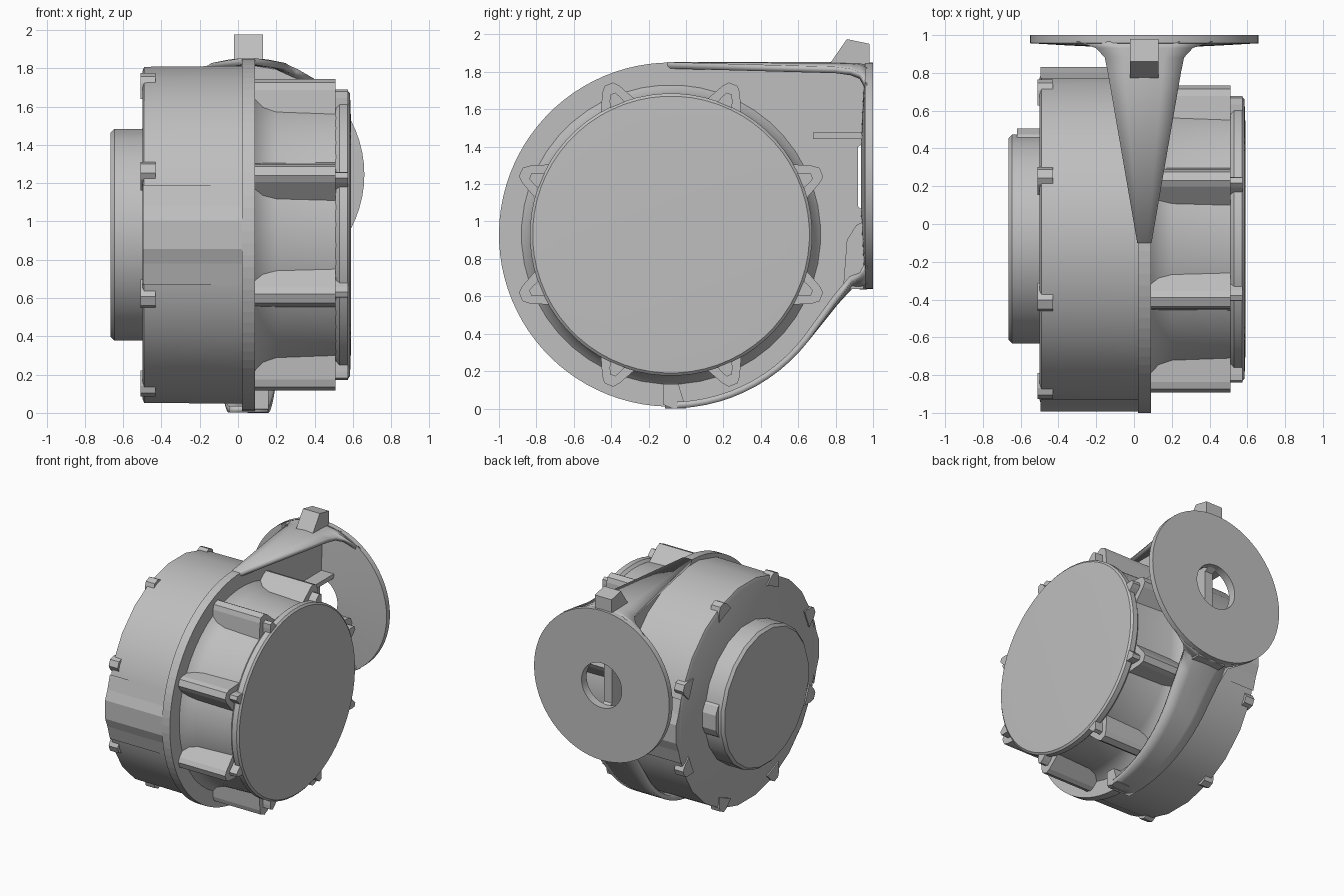
import bpy, bmesh, math
from mathutils import Matrix, Vector

if "Cube" in bpy.data.objects:
    bpy.data.objects.remove(bpy.data.objects["Cube"], do_unlink=True)

CY, CZ = -0.08, 0.93          # axis of the drums
MX = 0.055                    # middle plane of the flange
PORT_Z, PORT_R = 1.245, 0.605   # round mounting plate

grey = bpy.data.materials.new("cast_grey")
grey.use_nodes = True
grey.diffuse_color = (0.52, 0.52, 0.52, 1)
grey.node_tree.nodes["Principled BSDF"].inputs["Base Color"].default_value = grey.diffuse_color


def finish(name, bm, smooth=25):
    bmesh.ops.recalc_face_normals(bm, faces=bm.faces)
    me = bpy.data.meshes.new(name)
    bm.to_mesh(me)
    bm.free()
    ob = bpy.data.objects.new(name, me)
    bpy.context.collection.objects.link(ob)
    me.materials.append(grey)
    bpy.ops.object.select_all(action='DESELECT')
    ob.select_set(True)
    bpy.context.view_layer.objects.active = ob
    if smooth:
        bpy.ops.object.shade_smooth_by_angle(angle=math.radians(smooth))
    return ob


def polar(r, deg):
    a = math.radians(deg)
    return CY + r * math.cos(a), CZ + r * math.sin(a)


def lathe(name, profile, sides, smooth=25, phase=0.5):
    """Turn (x, radius) pairs about the drum axis."""
    bm = bmesh.new()
    rings = []
    for x, r in profile:
        rings.append([bm.verts.new((x, *polar(r, 360 * (i + phase) / sides))) for i in range(sides)])
    for a, b in zip(rings, rings[1:]):
        for i in range(sides):
            j = (i + 1) % sides
            bm.faces.new((a[i], a[j], b[j], b[i]))
    bm.faces.new(rings[0])
    bm.faces.new(rings[-1])
    return finish(name, bm, smooth)


def extrude_x(name, outline, x0, x1, smooth=0):
    """Extrude a (y, z) outline from x0 to x1."""
    bm = bmesh.new()
    a = [bm.verts.new((x0, y, z)) for y, z in outline]
    b = [bm.verts.new((x1, y, z)) for y, z in outline]
    bm.faces.new(a)
    bm.faces.new(b)
    for i in range(len(a)):
        j = (i + 1) % len(a)
        bm.faces.new((a[i], a[j], b[j], b[i]))
    return finish(name, bm, smooth)


def lug(name, deg, x0, x1, base_r, top_r, base_w, top_w):
    """Tapered rib standing on a drum."""
    d = Vector(polar(1, deg)) - Vector((CY, CZ))
    t = Vector((-d.y, d.x))
    c = Vector((CY, CZ))
    pts = [c + d * r + t * w for r, w in
           ((base_r, -base_w), (top_r - 0.03, -top_w), (top_r, -top_w * 0.5),
            (top_r, top_w * 0.5), (top_r - 0.03, top_w), (base_r, base_w))]
    return extrude_x(name, [tuple(p) for p in pts], x0, x1)


# Drums, cap and round boss
lathe("left_drum", [(-0.5, 0.86), (-0.49, 0.885), (0.03, 0.89)], 24)
lathe("right_drum", [(0.05, 0.8), (0.09, 0.8), (0.13, 0.765), (0.2, 0.745), (0.53, 0.735)], 48, 35)
lathe("right_cap", [(0.51, 0.735), (0.53, 0.755), (0.572, 0.755), (0.585, 0.74), (0.59, 0.6)], 64)
lathe("left_boss", [(-0.49, 0.56), (-0.645, 0.56), (-0.665, 0.54)], 20)

# Ribs and bolt ears around both drums
for k in range(8):
    ang = 22.5 + 45 * k
    lug("right_rib", ang, 0.06, 0.51, 0.7, 0.87, 0.12, 0.05)
    lug("cap_ear", ang, 0.50, 0.575, 0.70, 0.815, 0.06, 0.03)
    lug("left_ear", ang, -0.51, -0.43, 0.8, 0.905, 0.08, 0.05)

# Broad low ridges on the front and back of the left drum
for ang in (0, 180):
    lug("left_ridge", ang, -0.495, 0.03, 0.85, 0.912, 0.26, 0.15)
lug("boss_ear", 0, -0.62, -0.49, 0.5, 0.585, 0.16, 0.12)

# Central flange: round plate running into the arm, notched behind the port
outline = [polar(0.92, 90 + 232 * i / 60) for i in range(61)]
outline += [(0.86, 0.64), (0.97, 0.66), (0.97, 1.04), (0.92, 1.08),
            (0.92, 1.4), (0.97, 1.43), (0.97, 1.85)]
extrude_x("central_flange", outline, 0.02, 0.09)


def strip(name, path):
    """Flared wall along (y, z, half width, edge shift in z) stations."""
    bm = bmesh.new()
    columns = (-1, -0.5, 0, 0.5, 1)
    rows = []
    for y, z, w, dz in path:
        rows.append([bm.verts.new((MX + s * w, y, z + s * s * dz)) for s in columns])
    for a, b in zip(rows, rows[1:]):
        for i in range(len(columns) - 1):
            bm.faces.new((a[i], a[i + 1], b[i + 1], b[i]))
    ob = finish(name, bm, 30)
    mod = ob.modifiers.new("thickness", 'SOLIDIFY')
    mod.thickness = 0.035
    mod.offset = 0
    return ob


# Flared walls of the arm, above and below, curved to meet the round plate
flare = [(0.88, 0.205, 0.036), (0.93, 0.25, 0.056), (0.965, 0.36, 0.12)]
strip("arm_top_wall", [(-0.1, 1.835, 0.035, 0), (0.8, 1.835, 0.19, -0.025)]
      + [(y, 1.835, w, -d) for y, w, d in flare])
lower = []
for i in range(13):
    f = i / 12
    lower.append((*polar(0.912, 268 + 54 * f), 0.1 + 0.065 * f, 0))
strip("arm_bottom_wall", lower + [(0.8, 0.57, 0.185, 0.02)]
      + [(y, 0.655, w, d) for y, w, d in flare])

# Round mounting plate with a through hole
bm = bmesh.new()
N = 64
rings = []
for r, y in ((0.18, 0.935), (0.4, 0.945), (PORT_R, 0.957), (PORT_R, 1.0), (0.18, 1.0)):
    rings.append([bm.verts.new((MX + r * math.cos(math.tau * i / N), y,
                                PORT_Z + r * math.sin(math.tau * i / N))) for i in range(N)])
for a, b in zip(rings, rings[1:] + rings[:1]):
    for i in range(N):
        j = (i + 1) % N
        bm.faces.new((a[i], a[j], b[j], b[i]))
finish("mounting_plate", bm)


def box(name, lo, hi):
    bm = bmesh.new()
    size = [h - l for l, h in zip(lo, hi)]
    mid = [(h + l) / 2 for l, h in zip(lo, hi)]
    bmesh.ops.create_cube(bm, size=1, matrix=Matrix.Translation(mid) @ Matrix.Diagonal((*size, 1)))
    return finish(name, bm, 0)


# Shelf above the port, gusset below it
box("port_shelf", (-0.08, 0.68, 1.44), (0.2, 0.95, 1.475))
extrude_x("port_gusset", [(0.84, 0.64), (0.95, 0.64), (0.95, 1.0), (0.91, 0.98), (0.86, 0.9)], -0.07, 0.18)

# Tab on top and a small stop where the lower wall begins
extrude_x("top_tab", [(0.76, 1.83), (0.86, 1.975), (0.98, 1.95), (0.98, 1.83)], -0.02, 0.13)
extrude_x("bottom_stop", [(-0.12, 0.13), (-0.12, 0.02), (-0.07, 0), (0.0, 0), (-0.04, 0.13)], 0.05, 0.16)
